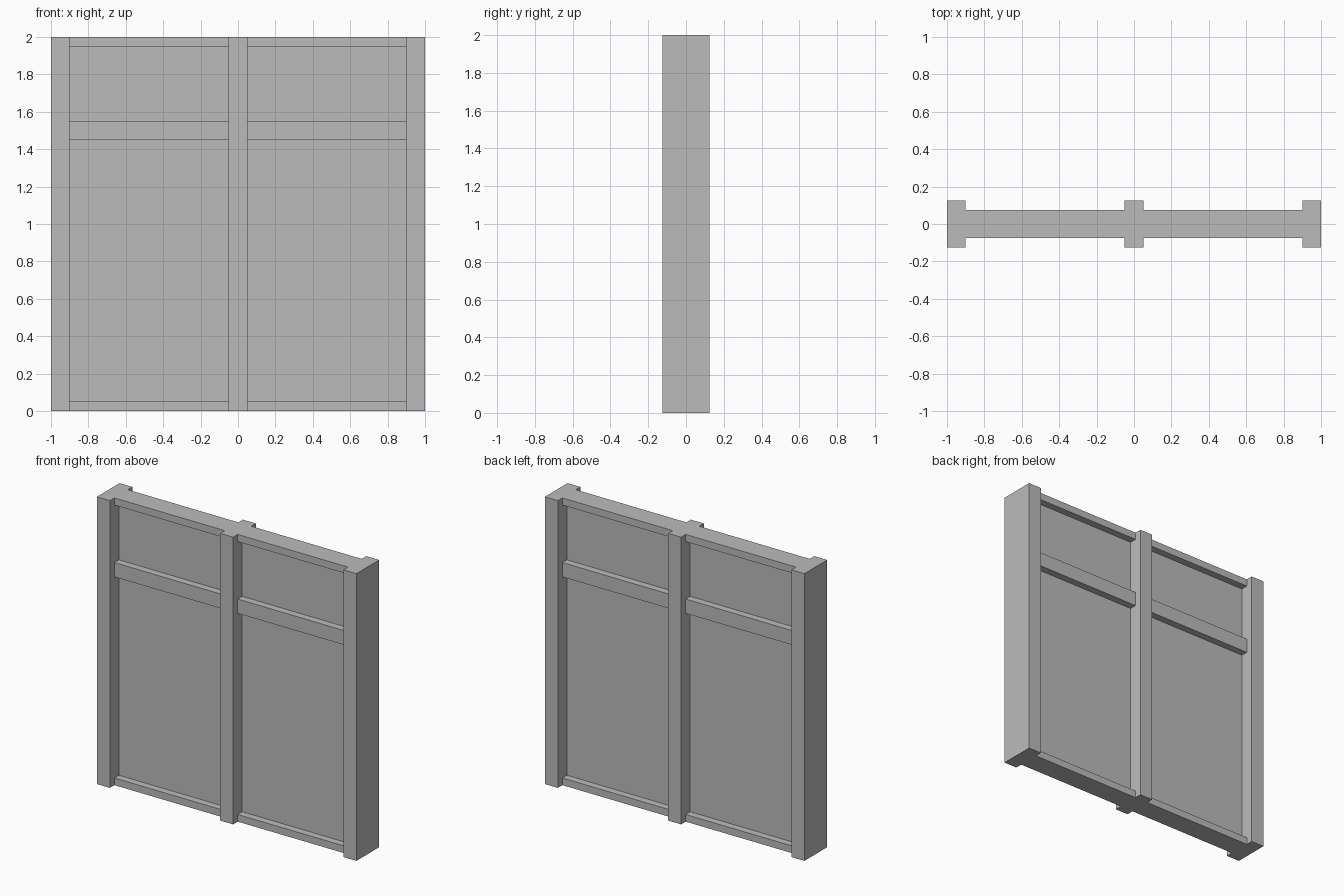
import bpy

if "Cube" in bpy.data.objects:
    bpy.data.objects.remove(bpy.data.objects["Cube"], do_unlink=True)

# Single plain grey finish
GREY = (0.5, 0.5, 0.5, 1.0)
grey = bpy.data.materials.new("plain_grey")
grey.use_nodes = True
grey.diffuse_color = GREY
grey.node_tree.nodes["Principled BSDF"].inputs["Base Color"].default_value = GREY

HEIGHT = 2.0
POST_W, POST_D = 0.1, 0.25
RAIL_D, PANEL_D = 0.15, 0.05


def box(name, x, z, depth):
    """Box spanning the x and z ranges, centred on y = 0."""
    bpy.ops.mesh.primitive_cube_add(size=1, location=(sum(x) / 2, 0, sum(z) / 2))
    ob = bpy.context.object
    ob.name = ob.data.name = name
    ob.scale = (x[1] - x[0], depth, z[1] - z[0])
    bpy.ops.object.transform_apply(location=False, rotation=False, scale=True)
    ob.data.materials.append(grey)
    return ob


# Upright posts
for name, x in (("right_post", -0.95), ("centre_post", 0), ("left_post", 0.95)):
    box(name, (x - POST_W / 2, x + POST_W / 2), (0, HEIGHT), POST_D)

# Horizontal rails and recessed panels in each bay
rails = {"bottom_rail": (0, 0.05), "middle_rail": (1.45, 1.55), "top_rail": (1.95, HEIGHT)}
panels = {"lower_panel": (0.05, 1.45), "upper_panel": (1.55, 1.95)}
for side, bay in (("right", (-0.9, -0.05)), ("left", (0.05, 0.9))):
    for parts, depth in ((rails, RAIL_D), (panels, PANEL_D)):
        for name, z in parts.items():
            box(f"{side}_{name}", bay, z, depth)
